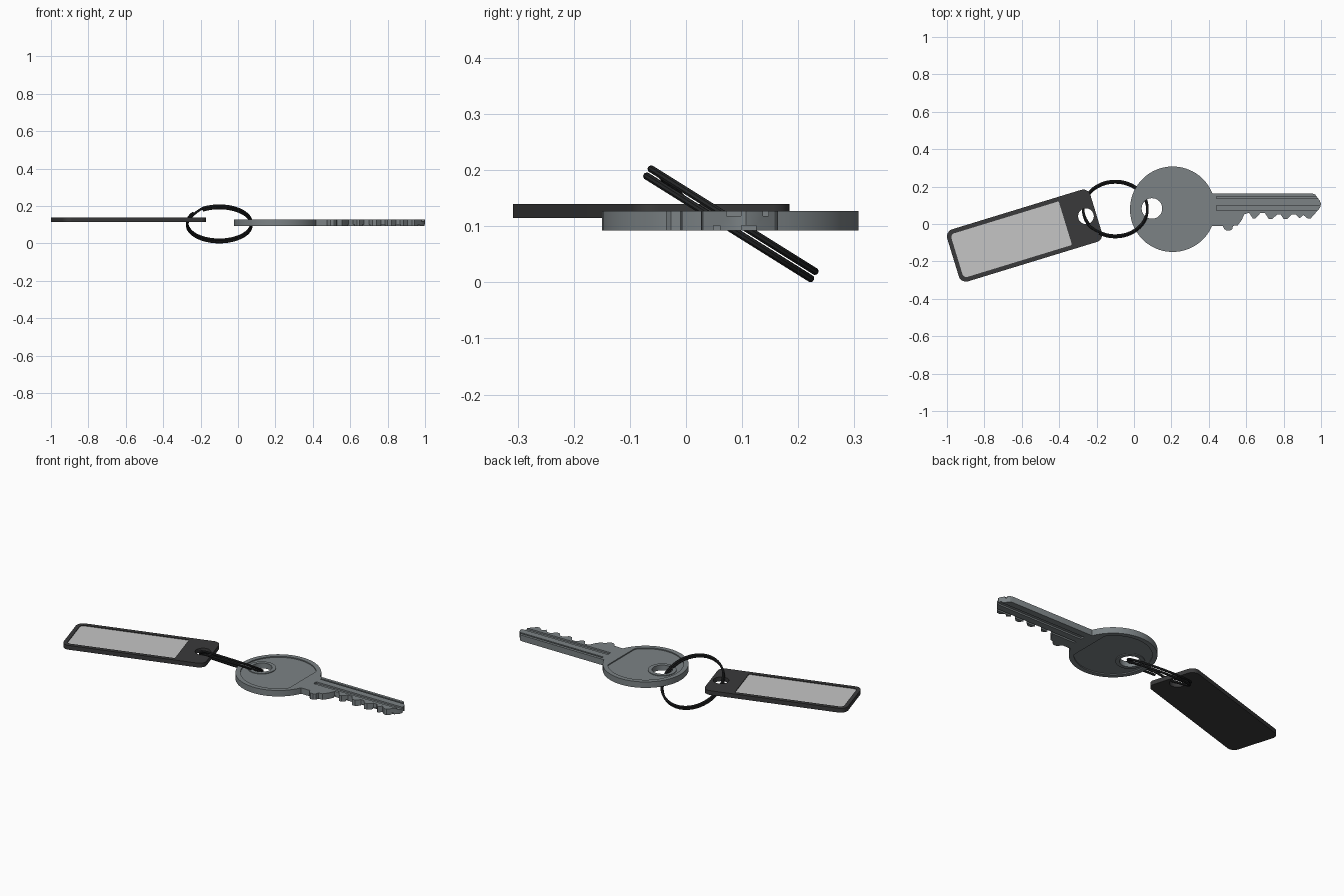
import bpy, bmesh, math
from mathutils import Matrix, Vector

if "Cube" in bpy.data.objects:
    bpy.data.objects.remove(bpy.data.objects["Cube"])


def material(name, rgb):
    m = bpy.data.materials.new(name)
    m.diffuse_color = (*rgb, 1)
    m.use_nodes = True
    m.node_tree.nodes["Principled BSDF"].inputs["Base Color"].default_value = m.diffuse_color
    return m


STEEL = material("key steel", (0.20, 0.225, 0.235))
PLASTIC = material("dark plastic", (0.042, 0.042, 0.043))
PAPER = material("label grey", (0.56, 0.56, 0.56))
WIRE = material("ring black metal", (0.018, 0.019, 0.020))


def circle(cx, cy, r, n=40, a0=0.0, a1=360.0):
    """Points of a circle, or of an arc when a0..a1 is not a full turn."""
    full = a1 - a0 >= 360
    steps = n if full else n - 1
    return [(cx + r * math.cos(math.radians(a0 + (a1 - a0) * i / steps)),
             cy + r * math.sin(math.radians(a0 + (a1 - a0) * i / steps))) for i in range(n)]


def rounded_rect(x0, x1, y0, y1, r_left, r_right):
    pts = []
    for cx, cy, r, a in ((x1 - r_right, y1 - r_right, r_right, 0), (x0 + r_left, y1 - r_left, r_left, 90),
                         (x0 + r_left, y0 + r_left, r_left, 180), (x1 - r_right, y0 + r_right, r_right, 270)):
        pts += circle(cx, cy, r, 7, a, a + 90)
    return pts


def bake(obj):
    """Replace an object by its evaluated mesh."""
    bpy.context.view_layer.update()
    dg = bpy.context.evaluated_depsgraph_get()
    mesh = bpy.data.meshes.new_from_object(obj.evaluated_get(dg))
    name, mat, mw = obj.name, obj.data.materials[0], obj.matrix_world.copy()
    bpy.data.objects.remove(obj)
    bm = bmesh.new()
    bm.from_mesh(mesh)
    bmesh.ops.remove_doubles(bm, verts=bm.verts, dist=1e-5)
    bmesh.ops.recalc_face_normals(bm, faces=bm.faces)
    bm.to_mesh(mesh)
    bm.free()
    mesh.materials.clear()
    mesh.materials.append(mat)
    mesh.shade_smooth()
    mesh.set_sharp_from_angle(angle=math.radians(30))
    new = bpy.data.objects.new(name, mesh)
    new.matrix_world = mw
    bpy.context.collection.objects.link(new)
    return new


def plate(name, loops, z0, z1, mat, loc=(0, 0), rot=0.0):
    """Flat plate: first loop is the outline, the others are holes."""
    cu = bpy.data.curves.new(name, 'CURVE')
    cu.dimensions, cu.fill_mode = '2D', 'BOTH'
    cu.extrude = (z1 - z0) / 2
    for loop in loops:
        sp = cu.splines.new('POLY')
        sp.points.add(len(loop) - 1)
        for p, (x, y) in zip(sp.points, loop):
            p.co = (x, y, 0, 1)
        sp.use_cyclic_u = True
    cu.materials.append(mat)
    ob = bpy.data.objects.new(name, cu)
    ob.location = (loc[0], loc[1], (z0 + z1) / 2)
    ob.rotation_euler.z = rot
    bpy.context.collection.objects.link(ob)
    return bake(ob)


# Key: head rim and toothed blade in one outline, with a clipped round pocket
HX, HY, HR = 0.207, 0.079, 0.2285
teeth = [(0.475, -0.011), (0.483, -0.027), (0.495, -0.036), (0.513, -0.036), (0.525, -0.027),
         (0.53, -0.01), (0.555, -0.007), (0.575, 0.02), (0.59, 0.052), (0.615, 0.06), (0.635, 0.03),
         (0.65, 0.03), (0.675, 0.058), (0.70, 0.058), (0.72, 0.028), (0.74, 0.028), (0.765, 0.05),
         (0.785, 0.05), (0.80, 0.027), (0.82, 0.027), (0.845, 0.052), (0.865, 0.052), (0.885, 0.03),
         (0.905, 0.048), (0.93, 0.028), (0.945, 0.03), (0.995, 0.087), (1.0, 0.107), (0.993, 0.125),
         (0.968, 0.158), (0.955, 0.163)]
outline = circle(HX, HY, HR, 64, 21.8, 337.0) + teeth
pocket = [(min(x, 0.365), y) for x, y in circle(HX, HY, 0.202, 64)]
clean = [p for i, p in enumerate(pocket)
         if p[0] < 0.365 or pocket[i - 1][0] < 0.365 or pocket[(i + 1) % 64][0] < 0.365]
key = plate("key_rim_and_blade", [outline, clean], 0.092, 0.127, STEEL)

# Milled grooves along both sides of the blade
bm = bmesh.new()
for y, z, w in ((0.085, 0.127, 0.026), (0.142, 0.127, 0.010), (0.112, 0.092, 0.026), (0.055, 0.092, 0.012)):
    bmesh.ops.create_cube(bm, size=1, matrix=Matrix.Translation((0.74, y, z))
                          @ Matrix.Diagonal((0.60, w, 0.018, 1)))
cut_mesh = bpy.data.meshes.new("groove_cutter")
bm.to_mesh(cut_mesh)
bm.free()
cutter = bpy.data.objects.new("groove_cutter", cut_mesh)
cutter.hide_render = True
bpy.context.collection.objects.link(cutter)
mod = key.modifiers.new("grooves", 'BOOLEAN')
mod.operation, mod.solver, mod.object = 'DIFFERENCE', 'EXACT', cutter
bake(key)
bpy.data.objects.remove(cutter)

# Key: recessed head face and the raised collar around the hole
KH = (0.096, 0.083)
face = [(min(x, 0.37), y) for x, y in circle(HX, HY, 0.207, 64)]
plate("key_head_face", [face, circle(*KH, 0.06)], 0.098, 0.121, STEEL)
plate("key_hole_collar", [circle(*KH, 0.076), circle(*KH, 0.055)], 0.094, 0.125, STEEL)

# Tag: base, raised frame and pale label in the window
TAG = dict(loc=(-0.585, -0.062), rot=math.radians(17))
body = rounded_rect(-0.40, 0.40, -0.1455, 0.1455, 0.04, 0.04)
window = rounded_rect(-0.378, 0.228, -0.122, 0.122, 0.022, 0.006)
hole = circle(0.344, 0.003, 0.042, 32)
plate("tag_base", [body, hole], 0.115, 0.128, PLASTIC, **TAG)
plate("tag_frame", [body, window, hole], 0.128, 0.140, PLASTIC, **TAG)
plate("tag_label", [window], 0.127, 0.136, PAPER, **TAG)

# Split ring: two coils of wire with one short crossover
N, R, D = 160, 0.172, 0.0075
start, cross = math.radians(215), math.radians(25)
total = 4 * math.pi - cross
tilt = Matrix.Rotation(math.radians(-32), 3, 'X')
cu = bpy.data.curves.new("split_ring", 'CURVE')
cu.dimensions, cu.bevel_depth, cu.bevel_resolution, cu.use_fill_caps = '3D', 0.0068, 2, True
sp = cu.splines.new('POLY')
sp.points.add(N)
for i, p in enumerate(sp.points):
    t = total * i / N
    k = min(max((t - (2 * math.pi - cross)) / cross, 0), 1)
    a = start + cross + t
    v = tilt @ Vector((R * math.cos(a), R * math.sin(a), D * (2 * k - 1)))
    p.co = (*v, 1)
cu.materials.append(WIRE)
ring = bpy.data.objects.new("split_ring", cu)
ring.location = (-0.1, 0.08, 0.1045)
bpy.context.collection.objects.link(ring)
bake(ring)
